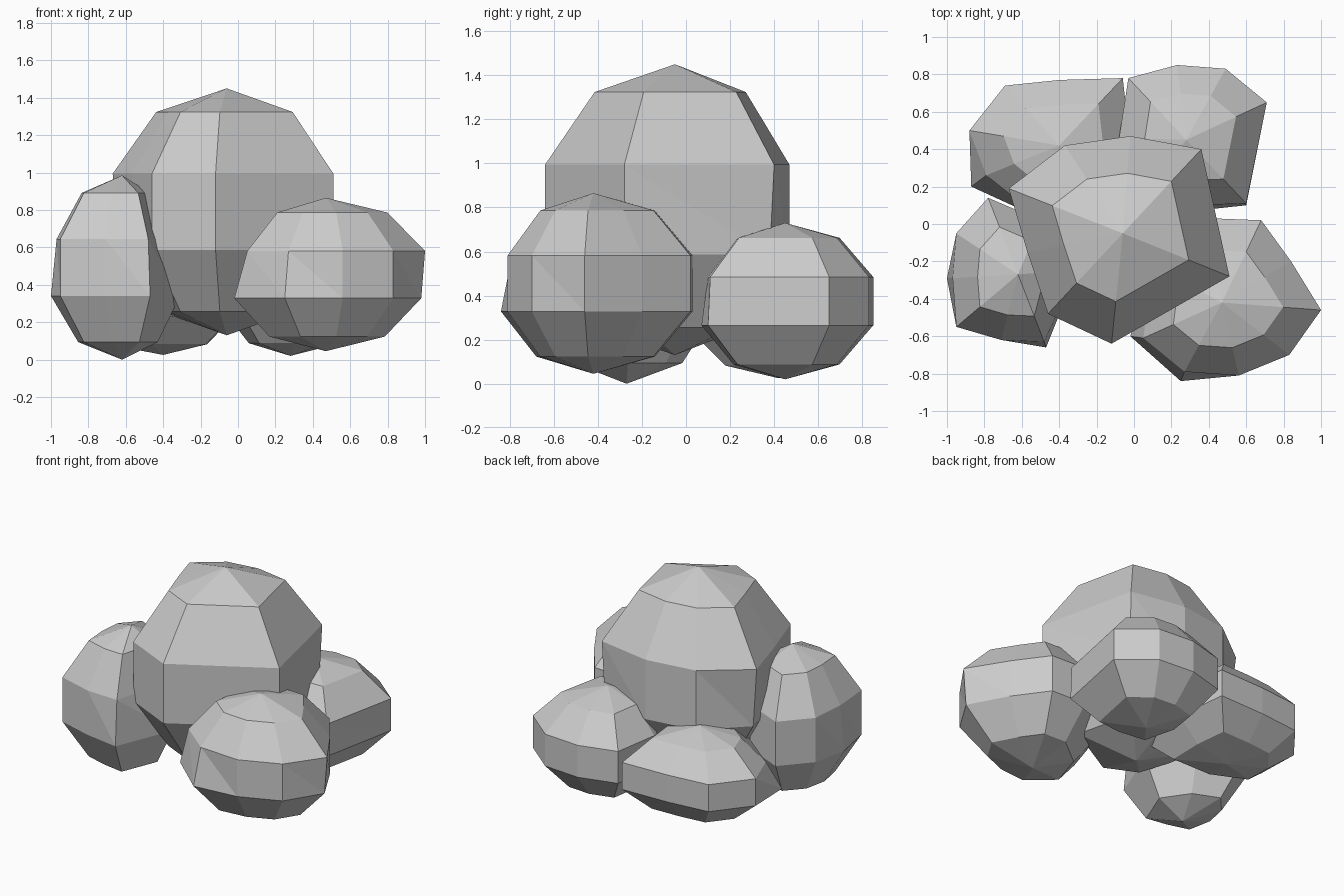
import bpy, bmesh
from math import sin, cos, radians

if "Cube" in bpy.data.objects:
    bpy.data.objects.remove(bpy.data.objects["Cube"])


def clump(name, cx, cy, cz, rz, outline, lower=None):
    """Faceted leaf clump: irregular plan outline swept over a five-band sphere.
    lower replaces single outline points (by index) in the lower half."""
    bm = bmesh.new()
    n = len(outline)
    low_outline = [(lower or {}).get(i, p) for i, p in enumerate(outline)]
    top = bm.verts.new((cx, cy, cz + rz))
    bottom = bm.verts.new((cx, cy, cz - rz))
    rings = []
    for a in (36, 72, 108, 144):
        s = sin(radians(a)) / sin(radians(72))
        z = cz + rz * cos(radians(a))
        rings.append([bm.verts.new((cx + (x - cx) * s, cy + (y - cy) * s, z))
                      for x, y in (outline if a < 90 else low_outline)])
    for i in range(n):
        j = (i + 1) % n
        bm.faces.new((top, rings[0][i], rings[0][j]))
        bm.faces.new((bottom, rings[3][j], rings[3][i]))
        for up, low in zip(rings, rings[1:]):
            bm.faces.new((up[i], low[i], low[j]))
            bm.faces.new((up[i], low[j], up[j]))
    bmesh.ops.recalc_face_normals(bm, faces=bm.faces)
    mesh = bpy.data.meshes.new(name)
    bm.to_mesh(mesh)
    bm.free()
    obj = bpy.data.objects.new(name, mesh)
    bpy.context.collection.objects.link(obj)


# Tall central clump
clump("centre_clump", -0.06, -0.05, 0.79, 0.66,
      [(0.36, 0.40), (-0.02, 0.47), (-0.37, 0.42), (-0.67, 0.19),
       (-0.57, -0.15), (-0.46, -0.48), (-0.12, -0.64), (0.51, -0.28)],
      {0: (0.35, 0.38), 3: (-0.63, 0.17)})

# Four lower clumps around it
clump("front_right_clump", 0.47, -0.42, 0.455, 0.41,
      [(1.0, -0.46), (0.84, -0.20), (0.68, 0.02), (0.42, 0.03), (0.10, -0.22),
       (0.05, -0.61), (0.27, -0.79), (0.56, -0.81), (0.83, -0.70)],
      {0: (0.98, -0.46), 5: (-0.02, -0.60), 6: (0.25, -0.84)})
clump("front_left_clump", -0.62, -0.27, 0.4925, 0.4925,
      [(-0.38, -0.25), (-0.50, 0.02), (-0.78, 0.14), (-0.95, -0.05),
       (-0.97, -0.29), (-0.95, -0.55), (-0.71, -0.62), (-0.48, -0.63)],
      {0: (-0.31, -0.26), 4: (-1.0, -0.29), 7: (-0.47, -0.66)})
clump("back_right_clump", 0.28, 0.45, 0.375, 0.355,
      [(0.71, 0.65), (0.49, 0.83), (0.23, 0.85), (-0.03, 0.78),
       (-0.08, 0.46), (0.04, 0.15), (0.32, 0.10), (0.60, 0.11)],
      {5: (0.01, 0.11), 6: (0.32, 0.07), 7: (0.60, 0.10)})
clump("back_left_clump", -0.40, 0.42, 0.325, 0.30,
      [(-0.02, 0.42), (-0.06, 0.78), (-0.40, 0.77), (-0.69, 0.74),
       (-0.88, 0.50), (-0.79, 0.26), (-0.50, 0.03), (-0.08, 0.07)],
      {5: (-0.87, 0.20), 7: (-0.03, 0.03)})
